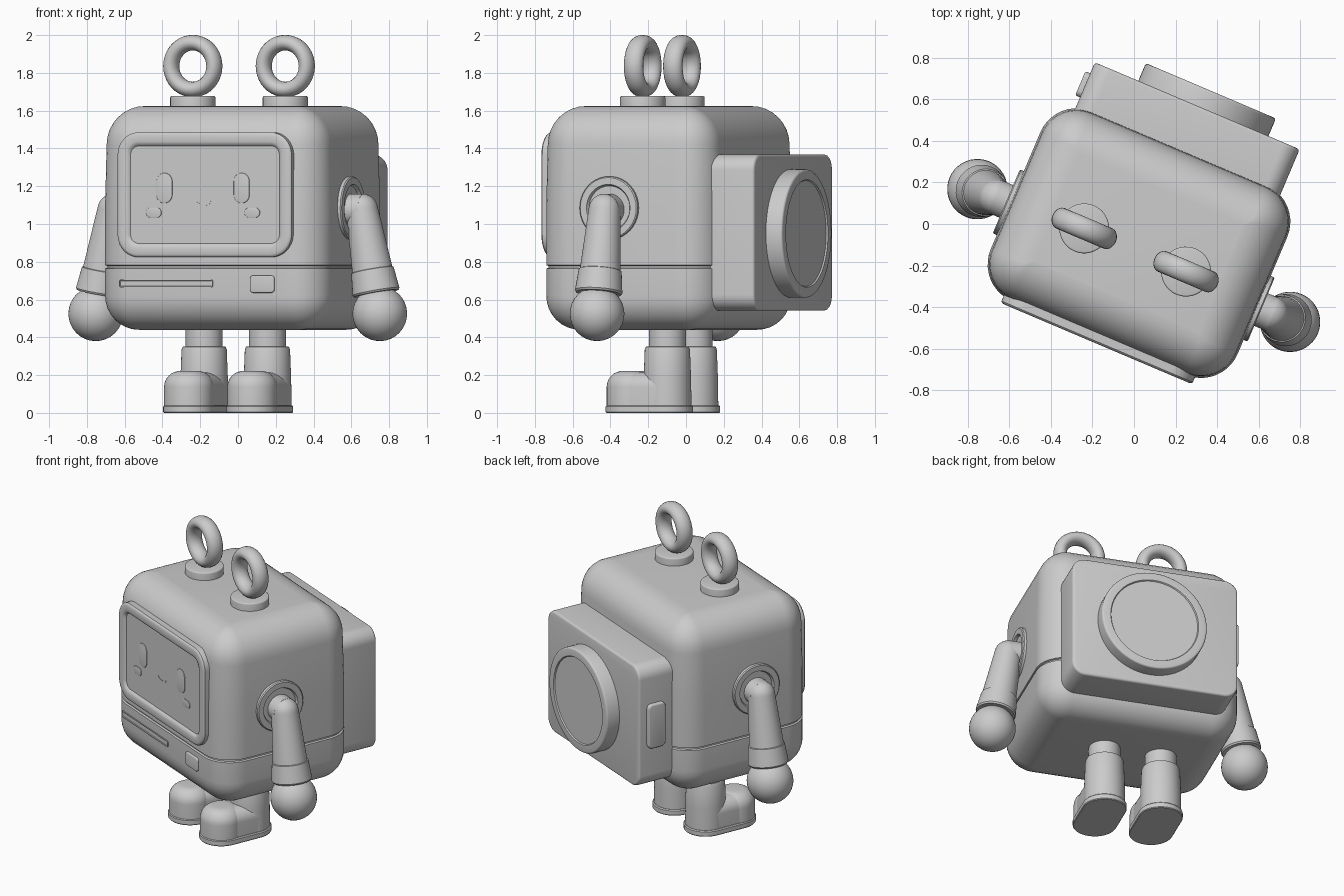
import bpy, bmesh
from math import sin, cos, pi, radians
from mathutils import Matrix, Vector

if "Cube" in bpy.data.objects:
    bpy.data.objects.remove(bpy.data.objects["Cube"])

TURN = Matrix.Rotation(radians(-23), 4, 'Z')      # whole figure is turned
CX = 0.058                                         # body centre line
UP = Matrix.Identity(4)
FRONT = Matrix.Rotation(pi / 2, 4, 'X')
BACK = Matrix.Rotation(-pi / 2, 4, 'X')


def side(s):
    return Matrix.Rotation(s * pi / 2, 4, 'Y')


def finish(bm, name, loc, orient):
    bmesh.ops.remove_doubles(bm, verts=bm.verts, dist=1e-5)
    bmesh.ops.transform(bm, matrix=TURN @ Matrix.Translation(loc) @ orient, verts=bm.verts)
    bmesh.ops.recalc_face_normals(bm, faces=bm.faces)
    me = bpy.data.meshes.new(name)
    bm.to_mesh(me)
    bm.free()
    ob = bpy.data.objects.new(name, me)
    bpy.context.collection.objects.link(ob)


def loft(name, hx, hy, r, prof, loc, orient=UP, n=10, closed=False):
    """Stack rounded rectangles; prof is a list of (inset, height)."""
    bm = bmesh.new()
    rings = []
    for inset, h in prof:
        q = max(r - inset, 0.001)
        ring = []
        for k, (sx, sy) in enumerate(((1, 1), (-1, 1), (-1, -1), (1, -1))):
            for i in range(n + 1):
                a = (k + i / n) * pi / 2
                ring.append(bm.verts.new((sx * (hx - inset - q) + q * cos(a),
                                          sy * (hy - inset - q) + q * sin(a), h)))
        rings.append(ring)
    pairs = list(zip(rings, rings[1:]))
    if closed:
        pairs.append((rings[-1], rings[0]))
    else:
        bm.faces.new(rings[0][::-1])
        bm.faces.new(rings[-1])
    for a, b in pairs:
        for i in range(len(a)):
            j = (i + 1) % len(a)
            bm.faces.new((a[i], a[j], b[j], b[i]))
    finish(bm, name, loc, orient)


def arc(R, z, s=1, base=0.0, n=8, end=pi / 2):
    """Quarter round going inwards while rising (s=1) or falling (s=-1)."""
    return [(base + R * (1 - cos(end * i / n)), z + s * R * sin(end * i / n)) for i in range(n + 1)]


def soft(z0, z1, b):
    return [(0, z0)] + arc(b, z1 - b, n=3)


# body: rounded box with a seam groove
body = arc(0.18, 0.62, -1)[::-1] + [(0, 0.764), (0.012, 0.768), (0.012, 0.778), (0, 0.782),
                                    (0, 1.1)] + arc(0.205, 1.42, base=0.008)
loft("body", 0.645, 0.495, 0.19, body, (CX, -0.075, 0))

# screen bezel with recessed panel
loft("screen_bezel", 0.50, 0.33, 0.12,
     [(0, 0), (0, 0.04), (0.006, 0.047), (0.015, 0.05), (0.05, 0.05), (0.062, 0.046),
      (0.072, 0.034), (0.078, 0.034)], (CX, -0.55, 1.155), FRONT)

# face
PANEL = -0.575
for s in (-1, 1):
    loft("eye", 0.045, 0.08, 0.044, soft(0, 0.013, 0.003), (0.047 + s * 0.222, PANEL, 1.19), FRONT)
    loft("cheek", 0.044, 0.026, 0.025, soft(0, 0.013, 0.003), (0.047 + s * 0.283, PANEL, 1.06), FRONT)
bm = bmesh.new()
strip = []
for i in range(13):
    a = radians(-90 - 42 + 84 * i / 12)
    strip.append([bm.verts.new((q * cos(a), q * sin(a), h))
                  for q, h in ((0.064, 0), (0.064, 0.012), (0.074, 0.012), (0.074, 0))])
for a, b in zip(strip, strip[1:]):
    for j in range(4):
        bm.faces.new((a[j], a[j - 1], b[j - 1], b[j]))
bm.faces.new(strip[0])
bm.faces.new(strip[-1])
finish(bm, "mouth", (0.047, PANEL, 1.17), FRONT)

# slot and button below the screen
loft("slot", 0.27, 0.021, 0.012, [(0, 0), (0, 0.013), (0.005, 0.013), (0.007, 0.008)],
     (CX - 0.229, -0.563, 0.685), FRONT)
loft("button", 0.07, 0.046, 0.02, soft(0, 0.02, 0.006), (CX + 0.325, -0.563, 0.682), FRONT)

# back pack with round lid and side button
loft("back_pack", 0.535, 0.413, 0.085, soft(0, 0.25, 0.015), (CX, 0.392, 0.955), BACK)
loft("pack_lid", 0.34, 0.34, 0.34,
     [(0, 0), (0, 0.1)] + arc(0.012, 0.1, n=3)[1:] + [(0.055, 0.112), (0.06, 0.104)],
     (CX + 0.032, 0.622, 0.95), BACK, n=16)
loft("pack_side_button", 0.15, 0.063, 0.03, soft(0, 0.05, 0.01), (CX - 0.51, 0.522, 0.96), side(-1))

for s in (-1, 1):
    # ear: base and ring
    ear = CX - 0.004 + s * 0.266
    loft("ear_base", 0.12, 0.12, 0.12, soft(1.6, 1.677, 0.008), (ear, -0.113, 0))
    ring = [(0.041 * (1 - cos(2 * pi * i / 20)), 0.053 * sin(2 * pi * i / 20)) for i in range(20)]
    loft("ear_ring", 0.165, 0.165, 0.165, ring, (ear, -0.113, 1.836), FRONT, closed=True)

    # shoulder socket and joint
    loft("shoulder_socket", 0.167, 0.167, 0.167,
         [(0, 0), (0, 0.06), (0.006, 0.066), (0.042, 0.066), (0.05, 0.05)],
         (CX + s * 0.6, -0.14, 1.085), side(s))
    loft("shoulder_joint", 0.085, 0.085, 0.085, [(0, 0), (0, 0.125)],
         (CX + s * 0.6, -0.14, 1.075), side(s))

    # arm, cuff and hand along one tilted axis
    top = Vector((CX + s * 0.715, -0.14, 1.075))
    axis = Vector((s * 0.102, 0, -0.55))
    tilt = axis.to_track_quat('Z', 'Y').to_matrix().to_4x4()
    loft("arm", 0.085, 0.085, 0.085,
         arc(0.085, 0, -1, end=pi / 2 - 0.02)[::-1] + [(-0.024, 0.34)], top, tilt)
    loft("cuff", 0.126, 0.126, 0.126,
         [(0.02, 0.322), (0.012, 0.326), (0, 0.44), (0.006, 0.45), (0.03, 0.45)], top, tilt)
    ball = arc(0.145, 0, -1, end=pi / 2 - 0.02)[::-1] + arc(0.145, 0, end=pi / 2 - 0.02)[1:]
    loft("hand", 0.145, 0.145, 0.145, ball, top + axis)

    # leg and boot
    x, y = s * 0.182, -0.03
    loft("leg", 0.098, 0.098, 0.098, [(0, 0.3), (0, 0.5)], (x, y, 0))
    loft("boot_shaft", 0.128, 0.128, 0.128,
         [(0, 0.03), (0.002, 0.18), (0.008, 0.335), (0.014, 0.35), (0.03, 0.352)], (x, y, 0))
    loft("boot_sole", 0.137, 0.24, 0.137, [(0.004, 0), (0, 0.005), (0, 0.034), (0.006, 0.04)],
         (x, y - 0.103, 0))
    loft("boot_bridge", 0.126, 0.226, 0.126, [(0, 0.03)] + arc(0.08, 0.135), (x, y - 0.1, 0))
    loft("boot_toe_cap", 0.132, 0.132, 0.132, [(0, 0.03)] + arc(0.085, 0.137),
         (x, y - 0.206, 0))

# smooth shading with sharp creases
for ob in bpy.context.scene.objects:
    ob.select_set(True)
    bpy.context.view_layer.objects.active = ob
bpy.ops.object.shade_smooth_by_angle(angle=radians(32))
